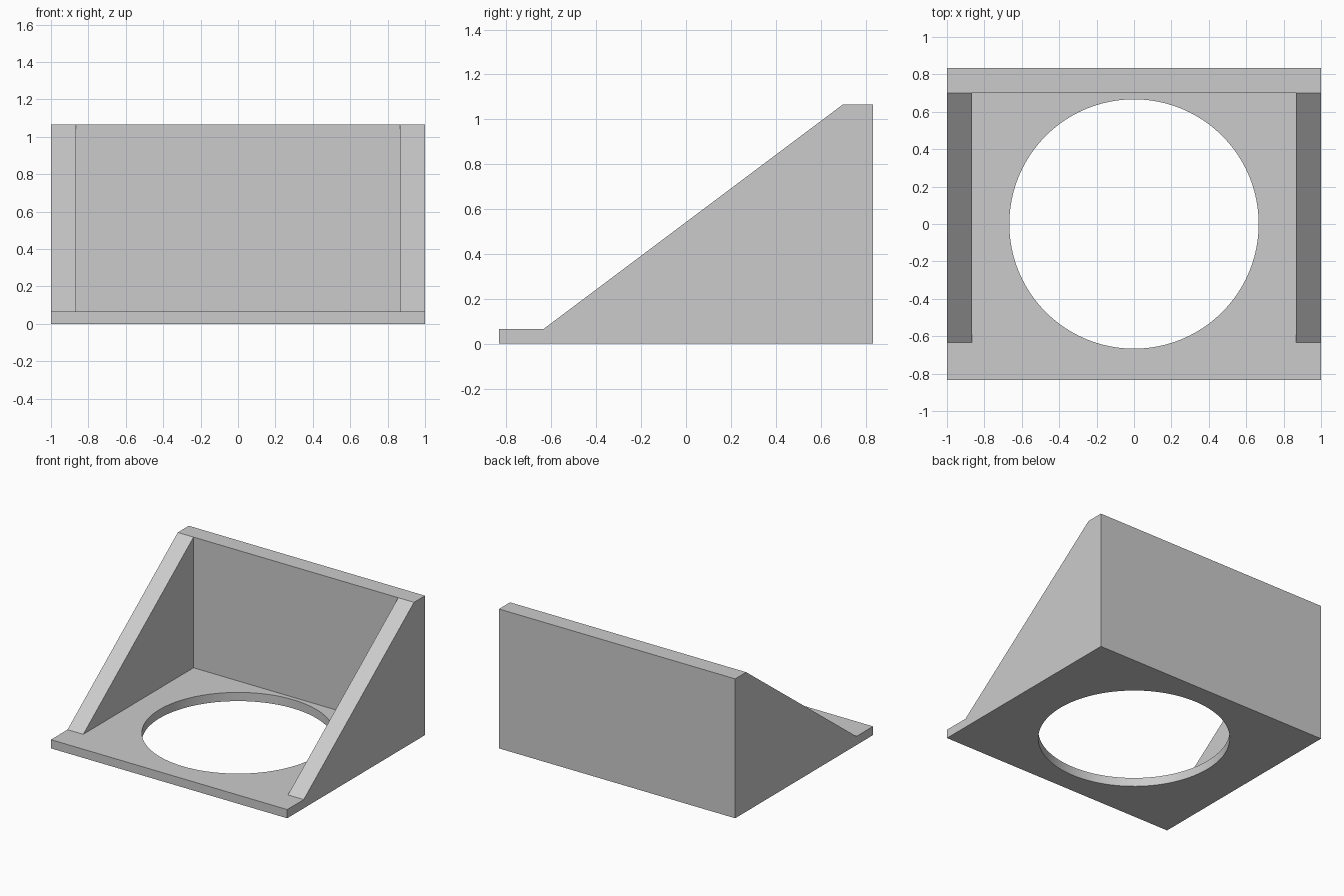
import bpy, bmesh

if "Cube" in bpy.data.objects:
    bpy.data.objects.remove(bpy.data.objects["Cube"])

U = 1 / 15                      # design unit
W, D, H = 30 * U, 25 * U, 16 * U  # overall width, depth, height
PLATE, WALL = 1 * U, 2 * U      # base and wall thickness
LIP = 3 * U                     # free strip in front of the gussets
HOLE_R = 10 * U

grey = bpy.data.materials.new("plain grey")
grey.diffuse_color = (0.6, 0.6, 0.6, 1)
grey.use_nodes = True
grey.node_tree.nodes["Principled BSDF"].inputs["Base Color"].default_value = grey.diffuse_color


def extrude_profile(name, profile, x0, x1):
    """Solid from a (y, z) profile extruded along x."""
    bm = bmesh.new()
    face = bm.faces.new([bm.verts.new((x0, y, z)) for y, z in profile])
    ext = bmesh.ops.extrude_face_region(bm, geom=[face])
    moved = [v for v in ext["geom"] if isinstance(v, bmesh.types.BMVert)]
    bmesh.ops.translate(bm, verts=moved, vec=(x1 - x0, 0, 0))
    bmesh.ops.recalc_face_normals(bm, faces=bm.faces)
    mesh = bpy.data.meshes.new(name)
    bm.to_mesh(mesh)
    bm.free()
    mesh.materials.append(grey)
    obj = bpy.data.objects.new(name, mesh)
    bpy.context.collection.objects.link(obj)
    return obj


front, back = -D / 2, D / 2
wall_front = back - WALL

# Base plate
base = extrude_profile("base_plate", [(front, 0), (back, 0), (back, PLATE), (front, PLATE)],
                       -W / 2, W / 2)

# Round opening through the base
bpy.ops.mesh.primitive_cylinder_add(vertices=96, radius=HOLE_R, depth=0.5)
cutter = bpy.context.object
cutter.name = "hole_cutter"
cutter.data.materials.append(grey)
cutter.hide_render = True
bpy.ops.object.select_all(action='DESELECT')
base.select_set(True)
bpy.context.view_layer.objects.active = base
cut = base.modifiers.new("hole", 'BOOLEAN')
cut.operation, cut.solver, cut.object = 'DIFFERENCE', 'EXACT', cutter
bpy.ops.object.modifier_apply(modifier=cut.name)
bpy.data.objects.remove(cutter)
bpy.ops.object.shade_smooth_by_angle()

# Upright back wall
extrude_profile("back_wall", [(wall_front, PLATE), (back, PLATE), (back, H), (wall_front, H)],
                -W / 2, W / 2)

# Triangular side gussets
triangle = [(front + LIP, PLATE), (wall_front, PLATE), (wall_front, H)]
for side, x0 in (("left", -W / 2), ("right", W / 2 - WALL)):
    extrude_profile(side + "_gusset", triangle, x0, x0 + WALL)
